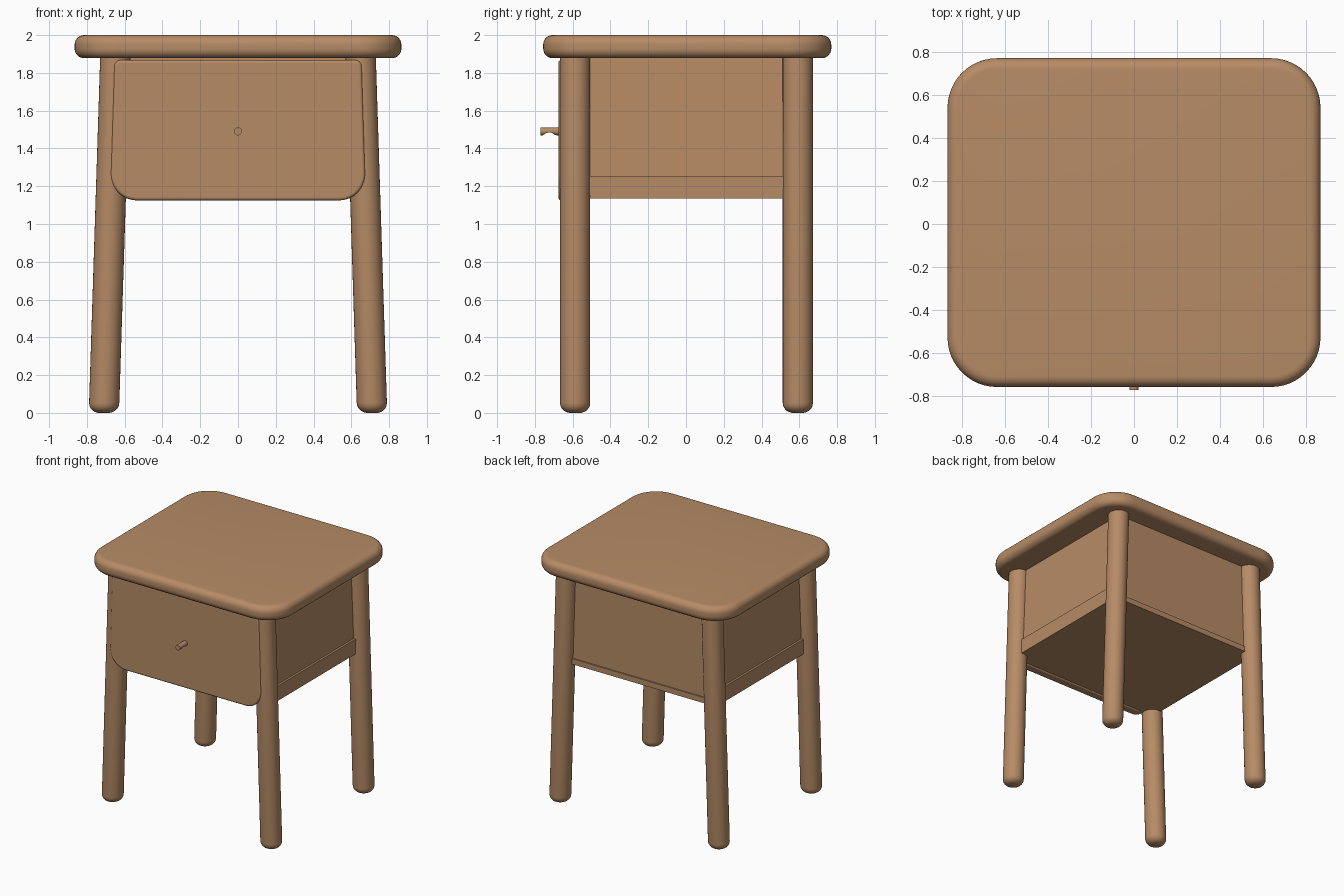
import bpy, bmesh, math
from mathutils import Vector

if "Cube" in bpy.data.objects:
    bpy.data.objects.remove(bpy.data.objects["Cube"])

wood = bpy.data.materials.new("warm wood")
wood.diffuse_color = (0.47, 0.26, 0.133, 1)
wood.use_nodes = True
wood.node_tree.nodes["Principled BSDF"].inputs["Base Color"].default_value = wood.diffuse_color


def finish(name, bm, bevel=0, smooth=True):
    bmesh.ops.recalc_face_normals(bm, faces=bm.faces)
    me = bpy.data.meshes.new(name)
    bm.to_mesh(me)
    bm.free()
    ob = bpy.data.objects.new(name, me)
    bpy.context.collection.objects.link(ob)
    me.materials.append(wood)
    if bevel:
        m = ob.modifiers.new("soft edges", 'BEVEL')
        m.width, m.segments, m.limit_method = bevel, 4, 'ANGLE'
        m.angle_limit = math.radians(50)
    if smooth:
        bpy.ops.object.select_all(action='DESELECT')
        ob.select_set(True)
        bpy.context.view_layer.objects.active = ob
        bpy.ops.object.shade_smooth_by_angle(angle=math.radians(40))
    return ob


def loft(bm, rings):
    """Skin closed rings of points and cap both ends."""
    vs = [[bm.verts.new(p) for p in r] for r in rings]
    n = len(vs[0])
    for a, b in zip(vs, vs[1:]):
        for i in range(n):
            j = (i + 1) % n
            bm.faces.new((a[i], a[j], b[j], b[i]))
    bm.faces.new(vs[0][::-1])
    bm.faces.new(vs[-1])


def rounded(corners, seg=12):
    """Rounded outline from (x, y, radius) corners, counter-clockwise."""
    out = []
    n = len(corners)
    for i, (x, y, r) in enumerate(corners):
        p = Vector((x, y))
        a = (Vector(corners[i - 1][:2]) - p).normalized()
        b = (Vector(corners[(i + 1) % n][:2]) - p).normalized()
        half = a.angle(b) / 2
        c = p + (a + b).normalized() * r / math.sin(half)
        s = p + a * r / math.tan(half) - c
        e = p + b * r / math.tan(half) - c
        sweep = math.pi - 2 * half
        for k in range(seg + 1):
            t = k / seg
            d = (s * math.sin((1 - t) * sweep) + e * math.sin(t * sweep)) / math.sin(sweep)
            out.append(c + d)
    return out


def block(name, x0, x1, y0, y1, z0, z1, xt0=None, xt1=None, bevel=0):
    """Box whose x range may differ at the top."""
    xt0 = x0 if xt0 is None else xt0
    xt1 = x1 if xt1 is None else xt1
    bm = bmesh.new()
    loft(bm, [[(x0, y0, z0), (x1, y0, z0), (x1, y1, z0), (x0, y1, z0)],
              [(xt0, y0, z1), (xt1, y0, z1), (xt1, y1, z1), (xt0, y1, z1)]])
    return finish(name, bm, bevel)


# Table top: rounded slab with a soft rim
bm = bmesh.new()
X, Y, YC, R, E = 0.865, 0.7625, 0.0065, 0.23, 0.05
rings = []
for zc, a0 in ((1.928, -90), (1.95, 0)):
    for k in range(8):
        a = math.radians(a0 + 90 * k / 7)
        d = E * (1 - math.cos(a))
        o = rounded([(sx * (X - d), sy * (Y - d), R - d)
                     for sx, sy in ((-1, -1), (1, -1), (1, 1), (-1, 1))])
        rings.append([(p.x, p.y + YC, zc + E * math.sin(a)) for p in o])
loft(bm, rings)
finish("table_top", bm)

# Legs: round, splayed sideways, with domed feet
profile = [(0.0, 0.03), (0.004, 0.045), (0.012, 0.06), (0.024, 0.071),
           (0.038, 0.078), (0.055, 0.08), (1.89, 0.08)]
for side, sx in (("left", -1), ("right", 1)):
    for end, y in (("front", -0.587), ("back", 0.592)):
        bm = bmesh.new()
        loft(bm, [[(sx * (0.71 - 0.032 * z) + r * math.cos(k * math.pi / 16),
                    y + r * math.sin(k * math.pi / 16), z) for k in range(32)]
                  for z, r in profile])
        finish(f"{end}_{side}_leg", bm)

# Cabinet: bottom board, side rails, side and back panels
block("bottom_board", -0.68, 0.68, -0.61, 0.605, 1.135, 1.18)
block("back_panel", -0.67, 0.67, 0.55, 0.595, 1.175, 1.885, -0.65, 0.65)
for side, sx in (("left", -1), ("right", 1)):
    block(f"{side}_rail", sx * 0.64, sx * 0.692, -0.58, 0.59, 1.135, 1.255)
    block(f"{side}_panel", sx * 0.63, sx * 0.675, -0.6, 0.59, 1.25, 1.885,
          sx * 0.61, sx * 0.65)

# Drawer front: slightly tapered plate with large lower corners
bm = bmesh.new()
o = rounded([(-0.678, 1.125, 0.14), (0.678, 1.125, 0.14),
             (0.655, 1.868, 0.035), (-0.655, 1.868, 0.035)])
loft(bm, [[(p.x, y, p.y) for p in o] for y in (-0.675, -0.60)])
finish("drawer_front", bm, bevel=0.015)

# Knob: small peg with a finger notch underneath
bm = bmesh.new()
rings = []
for i in range(11):
    t = i / 10
    y = -0.77 + 0.11 * t
    notch = 0.016 * max(0, 1 - ((t - 0.42) / 0.3) ** 2)
    rings.append([(0.021 * math.cos(k * math.pi / 10), y,
                   1.49 + max(0.021 * math.sin(k * math.pi / 10), -0.021 + notch))
                  for k in range(20)])
loft(bm, rings)
finish("drawer_knob", bm)
